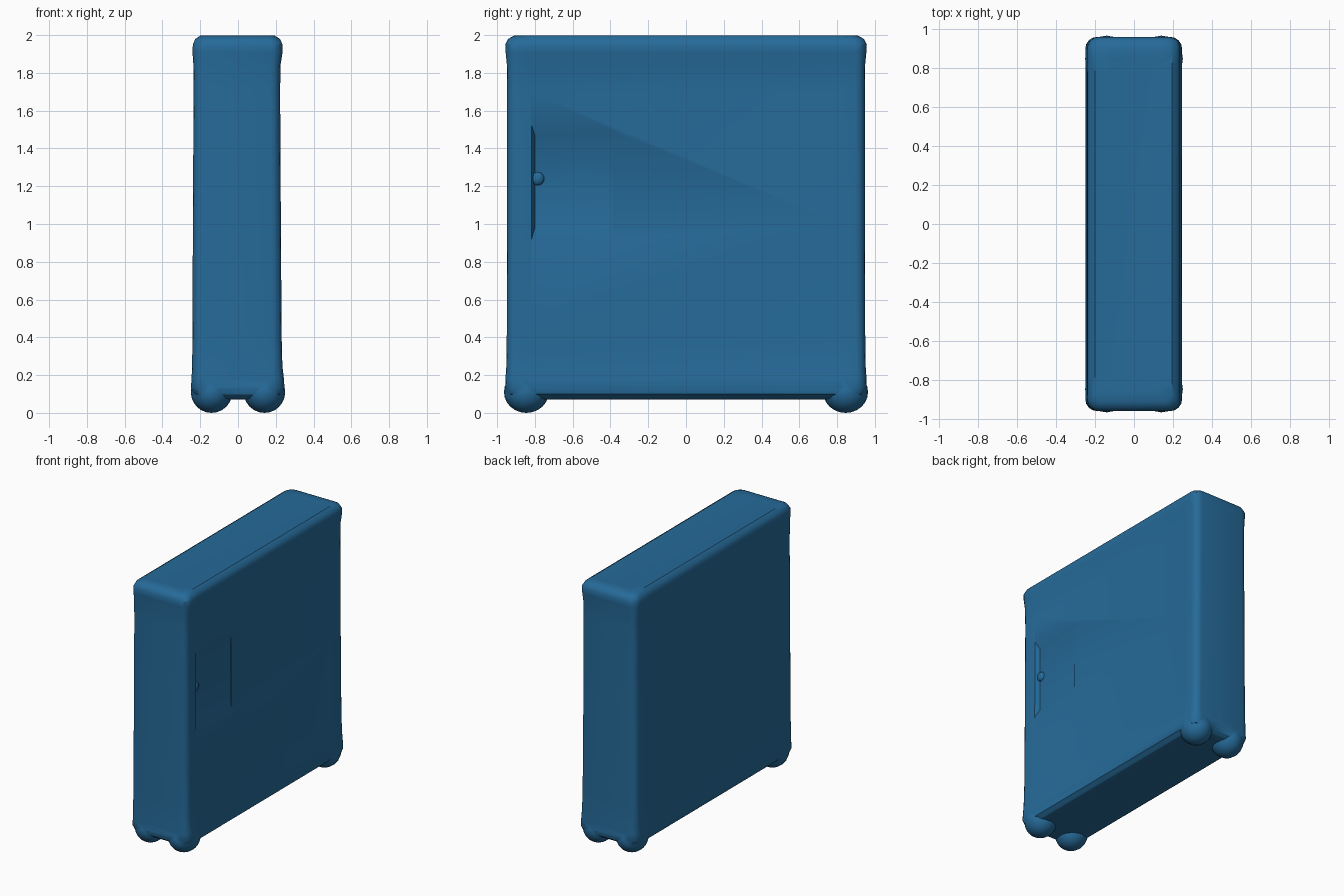
import bpy, bmesh, math
from mathutils import Vector

cube = bpy.data.objects.get("Cube")
if cube:
    bpy.data.objects.remove(cube, do_unlink=True)

blue = bpy.data.materials.new("slate blue")
blue.use_nodes = True
COLOR = (0.019, 0.145, 0.32, 1)
blue.diffuse_color = COLOR
blue.node_tree.nodes["Principled BSDF"].inputs["Base Color"].default_value = COLOR


def make_object(name, bm):
    bmesh.ops.recalc_face_normals(bm, faces=bm.faces)
    mesh = bpy.data.meshes.new(name)
    bm.to_mesh(mesh)
    bm.free()
    mesh.materials.append(blue)
    obj = bpy.data.objects.new(name, mesh)
    bpy.context.collection.objects.link(obj)
    return obj


def loft(name, rings):
    """Skin a list of equal closed rings and cap both ends."""
    bm = bmesh.new()
    loops = [[bm.verts.new(p) for p in ring] for ring in rings]
    for a, b in zip(loops, loops[1:]):
        for i in range(len(a)):
            j = (i + 1) % len(a)
            bm.faces.new((a[i], a[j], b[j], b[i]))
    bm.faces.new(loops[0])
    bm.faces.new(loops[-1])
    return make_object(name, bm)


def plan_ring(z, right, left, y_half, radius, dip):
    """Rounded rectangle whose long sides dip in a little between the ends."""
    ring = []
    for k, (sx, sy) in enumerate(((1, 1), (-1, 1), (-1, -1), (1, -1))):
        x_half = right if sx > 0 else left
        for i in range(5):
            a = math.radians(90 * k + 22.5 * i)
            ring.append(Vector((sx * (x_half - radius) + radius * math.cos(a),
                                sy * (y_half - radius) + radius * math.sin(a), z)))
        if k == 1 - 0:  # left side, front to back order
            ring += [Vector((-left + dip * 0.5, y, z)) for y in (0.78, -0.78)]
        if k == 3:      # right side
            ring += [Vector((right - dip, y, z)) for y in (-0.82, 0.82)]
    return ring


# Main casing: height, +x half, -x half, y half, corner radius, side dip
SECTIONS = [
    (0.07, 0.17, 0.17, 0.88, 0.05, 0),
    (0.078, 0.21, 0.21, 0.92, 0.06, 0),
    (0.10, 0.237, 0.237, 0.946, 0.06, 0),
    (0.135, 0.246, 0.249, 0.957, 0.06, 0),
    (0.18, 0.243, 0.246, 0.956, 0.06, 0.003),
    (0.25, 0.235, 0.243, 0.951, 0.05, 0.006),
    (0.40, 0.231, 0.241, 0.949, 0.05, 0.008),
    (1.0, 0.227, 0.239, 0.947, 0.05, 0.009),
    (1.70, 0.223, 0.235, 0.947, 0.05, 0.008),
    (1.84, 0.225, 0.236, 0.948, 0.05, 0.006),
    (1.91, 0.236, 0.241, 0.955, 0.06, 0.002),
    (1.95, 0.236, 0.239, 0.957, 0.06, 0),
    (1.98, 0.222, 0.226, 0.942, 0.06, 0),
    (1.997, 0.195, 0.20, 0.91, 0.05, 0),
    (1.993, 0.13, 0.13, 0.85, 0.04, 0),
]
casing = loft("casing", [plan_ring(*s) for s in SECTIONS])


def boolean(cutter, operation):
    mod = casing.modifiers.new(cutter.name, 'BOOLEAN')
    mod.operation = operation
    mod.solver = 'EXACT'
    mod.object = cutter
    bpy.context.view_layer.objects.active = casing
    bpy.ops.object.modifier_apply(modifier=mod.name)
    bpy.data.objects.remove(cutter, do_unlink=True)


# Rounded feet merged into the four bottom corners
for sx in (-1, 1):
    for sy in (-1, 1):
        bm = bmesh.new()
        bmesh.ops.create_uvsphere(bm, u_segments=20, v_segments=12, radius=0.11)
        bmesh.ops.scale(bm, vec=(1, 1.08, 1), verts=bm.verts)
        bmesh.ops.translate(bm, vec=(sx * 0.14, sy * 0.845, 0.11), verts=bm.verts)
        boolean(make_object("foot", bm), 'UNION')


# Hand recess: deepest at the front, ramping out to the side panel
def recess_ring(x_front, x_back, y_front, low, high):
    y_back = -0.39
    return [Vector(p) for p in ((x_front, y_front, low), (x_back, y_back, low),
                                (x_back, y_back, high), (x_front, y_front, high))]


recess = loft("recess", [
    recess_ring(0.185, 0.212, -0.80, 0.98, 1.47),
    recess_ring(0.221, 0.221, -0.82, 0.91, 1.53),
    recess_ring(0.28, 0.28, -0.82, 0.91, 1.53),
])
boolean(recess, 'DIFFERENCE')

# Small latch nub against the front wall of the recess
bm = bmesh.new()
bmesh.ops.create_uvsphere(bm, u_segments=12, v_segments=8, radius=0.035)
bmesh.ops.scale(bm, vec=(0.6, 1, 1), verts=bm.verts)
bmesh.ops.translate(bm, vec=(0.188, -0.785, 1.24), verts=bm.verts)
latch = make_object("latch", bm)

for obj in (casing, latch):
    bpy.ops.object.select_all(action='DESELECT')
    obj.select_set(True)
    bpy.context.view_layer.objects.active = obj
    bpy.ops.object.shade_smooth_by_angle(angle=math.radians(35))
